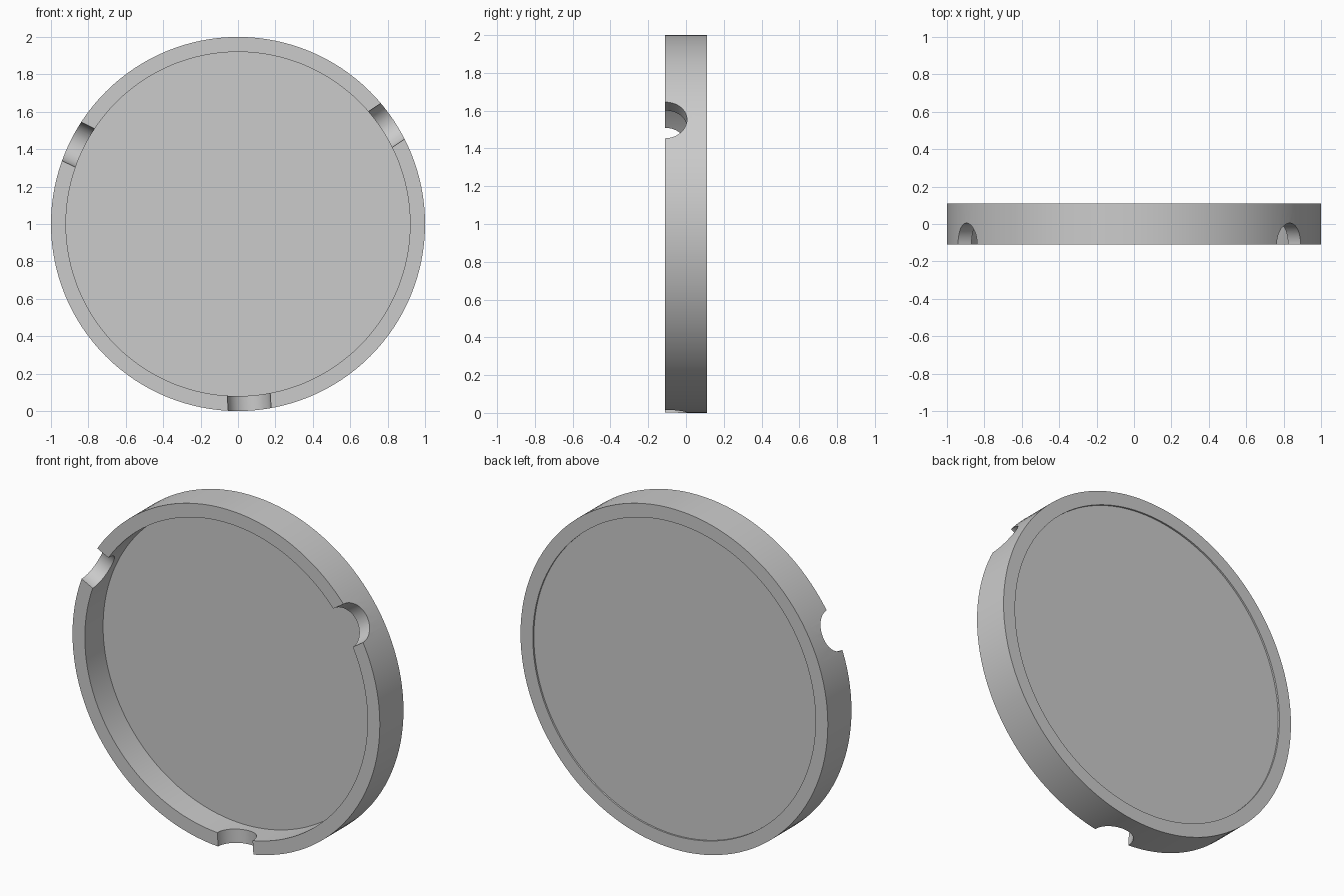
import bpy, bmesh
from math import pi, sin, cos, radians

if "Cube" in bpy.data.objects:
    bpy.data.objects.remove(bpy.data.objects["Cube"])

SEGMENTS = 128
CENTRE = (0, 0, 1)
OUTER, INNER, HALF = 1.0, 0.92, 0.11


def smooth(obj):
    bpy.ops.object.select_all(action='DESELECT')
    obj.select_set(True)
    bpy.context.view_layer.objects.active = obj
    bpy.ops.object.shade_smooth_by_angle(angle=radians(30))


def lathe(name, profile):
    """Revolve a closed (radius, y) profile about the y axis."""
    bm = bmesh.new()
    rings = [[bm.verts.new((r * cos(2 * pi * i / SEGMENTS), y, r * sin(2 * pi * i / SEGMENTS)))
              for r, y in profile] for i in range(SEGMENTS)]
    n = len(profile)
    for i in range(SEGMENTS):
        a, b = rings[i], rings[(i + 1) % SEGMENTS]
        for j in range(n):
            k = (j + 1) % n
            bm.faces.new((a[j], a[k], b[k], b[j]))
    bmesh.ops.recalc_face_normals(bm, faces=bm.faces)
    mesh = bpy.data.meshes.new(name)
    bm.to_mesh(mesh)
    bm.free()
    obj = bpy.data.objects.new(name, mesh)
    obj.location = CENTRE
    bpy.context.collection.objects.link(obj)
    return obj


def cut_notch(target, angle, radius=0.115):
    """Cut a half-round radial notch into the front edge of the rim."""
    bpy.ops.mesh.primitive_cylinder_add(
        vertices=64, radius=radius, depth=0.3,
        location=(0.96 * cos(angle), -HALF, 1 + 0.96 * sin(angle)),
        rotation=(0, pi / 2 - angle, 0))
    cutter = bpy.context.object
    cutter.name = "notch_cutter"
    cutter.hide_render = True
    mod = target.modifiers.new("notch", 'BOOLEAN')
    mod.operation = 'DIFFERENCE'
    mod.solver = 'EXACT'
    mod.object = cutter
    bpy.context.view_layer.objects.active = target
    bpy.ops.object.modifier_apply(modifier=mod.name)
    bpy.data.objects.remove(cutter, do_unlink=True)


# Outer rim with three evenly spaced notches
rim = lathe("rim", [(INNER, -HALF), (OUTER, -HALF), (OUTER, HALF), (INNER, HALF)])
for i in range(3):
    cut_notch(rim, radians(33.6 + 120 * i))
smooth(rim)

# Back panel, set just inside the rear edge of the rim
bpy.ops.mesh.primitive_cylinder_add(
    vertices=SEGMENTS, radius=INNER, depth=0.04,
    location=(0, 0.08, 1), rotation=(pi / 2, 0, 0))
panel = bpy.context.object
panel.name = "back_panel"
smooth(panel)
